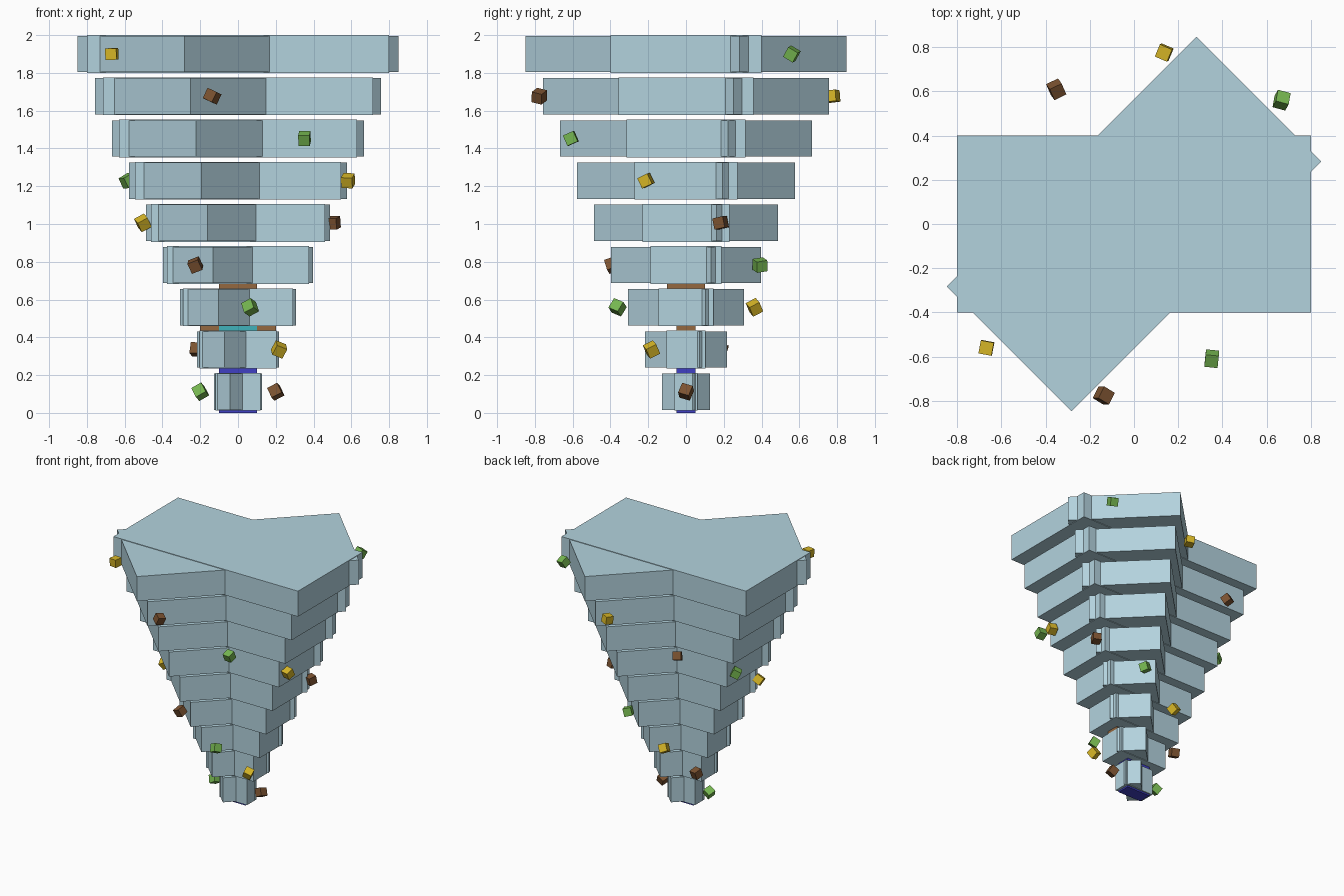
import bpy, math, random
from mathutils import Euler

cube = bpy.data.objects.get("Cube")
if cube:
    bpy.data.objects.remove(cube, do_unlink=True)
random.seed(4)


def material(name, rgb):
    m = bpy.data.materials.new(name)
    m.use_nodes = True
    m.diffuse_color = (*rgb, 1)
    m.node_tree.nodes["Principled BSDF"].inputs["Base Color"].default_value = (*rgb, 1)
    return m


wind = material("pale blue", (0.45, 0.65, 0.73))
brown = material("earth brown", (0.20, 0.085, 0.03))
yellow = material("straw yellow", (0.68, 0.47, 0.02))
green = material("leaf green", (0.18, 0.47, 0.08))
skin = material("skin brown", (0.30, 0.14, 0.05))
shirt_teal = material("shirt teal", (0.05, 0.45, 0.5))
trouser_blue = material("trouser blue", (0.05, 0.05, 0.55))


def box(name, size, centre, mat, rotation=(0, 0, 0)):
    bpy.ops.mesh.primitive_cube_add(size=1, location=centre, rotation=rotation)
    ob = bpy.context.object
    ob.name = name
    ob.scale = size
    bpy.ops.object.transform_apply(location=False, rotation=False, scale=True)
    ob.data.materials.append(mat)
    return ob


# Funnel tiers (two crossed slabs each) with two orbiting chunks per tier
LEVELS = 9
colours = [brown, yellow, green]
for k in range(LEVELS):
    z = 0.112 + 0.2235 * k
    half = 0.12 + 0.085 * k
    box(f"funnel_slab_{k}", (2 * half, half, 0.2), (0, 0, z), wind)
    box(f"funnel_cross_slab_{k}", (2 * half, half, 0.192), (0, 0, z), wind,
        (0, 0, math.radians(45)))
    radius = 0.2 + 0.084 * k
    for j in range(2):
        a = math.radians(180 * j - 40 * k)
        tilt = Euler([random.uniform(-0.6, 0.6) for _ in range(3)])
        box(f"debris_{k}_{j}", (0.06, 0.06, 0.06),
            (radius * math.cos(a), radius * math.sin(a), z),
            colours[(k + 2 * j) % 3], tilt)

# Blocky figure standing inside the funnel
for side, s in (("left", 1), ("right", -1)):
    box(f"{side}_leg", (0.1, 0.1, 0.3), (0.05 * s, 0, 0.15), trouser_blue)
    box(f"{side}_arm", (0.1, 0.1, 0.3), (0.15 * s, 0, 0.45), skin)
box("torso", (0.2, 0.1, 0.3), (0, 0, 0.45), shirt_teal)
box("head", (0.2, 0.2, 0.2), (0, 0, 0.7), skin)
